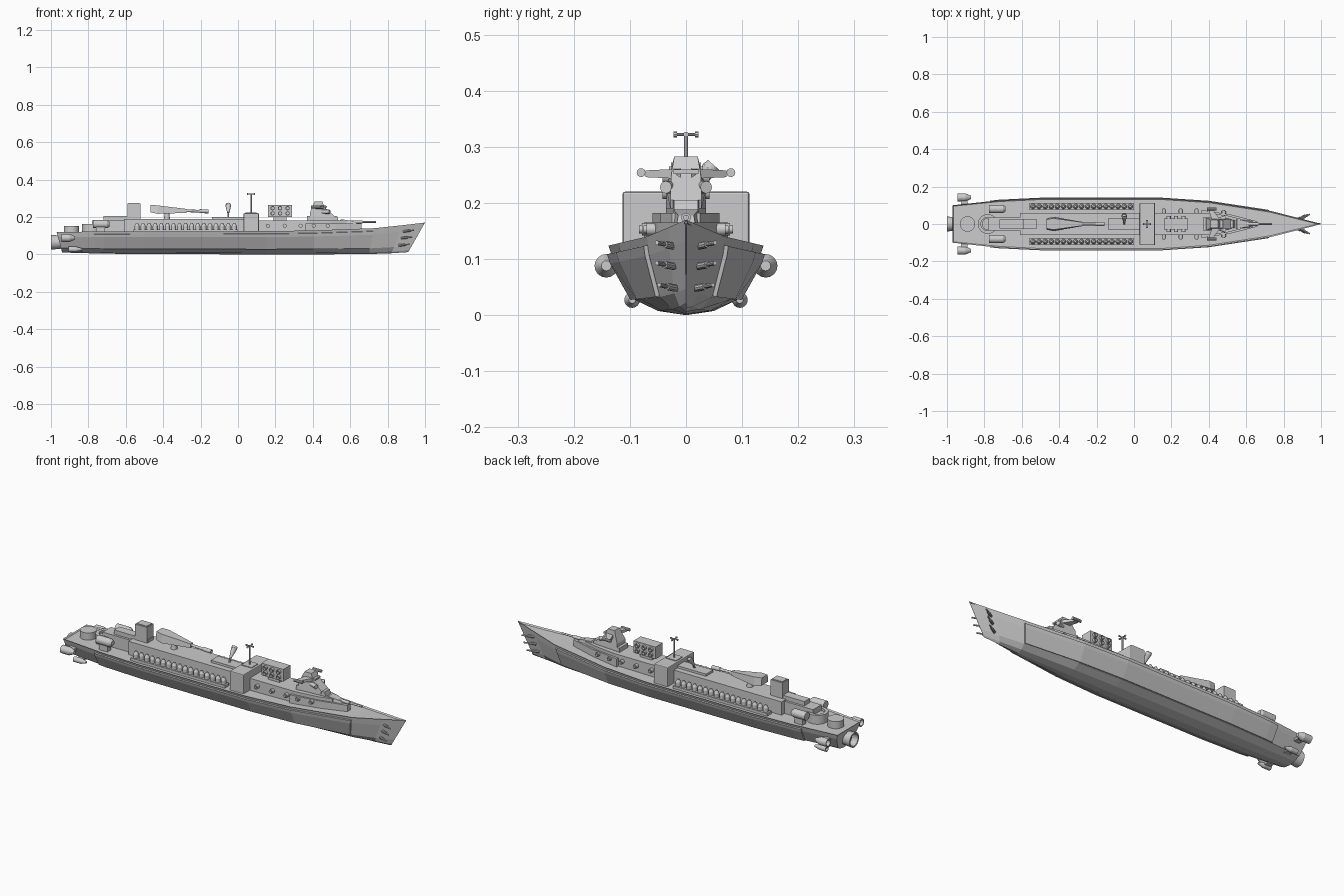
import bpy, bmesh, math
from mathutils import Vector

if "Cube" in bpy.data.objects:
    bpy.data.objects.remove(bpy.data.objects["Cube"])


def finish(name, bm, smooth=False):
    bmesh.ops.recalc_face_normals(bm, faces=bm.faces)
    me = bpy.data.meshes.new(name)
    bm.to_mesh(me)
    bm.free()
    ob = bpy.data.objects.new(name, me)
    bpy.context.collection.objects.link(ob)
    if smooth:
        bpy.ops.object.select_all(action='DESELECT')
        ob.select_set(True)
        bpy.context.view_layer.objects.active = ob
        bpy.ops.object.shade_smooth_by_angle(angle=math.radians(35))
    return ob


def loft(name, rings, closed=True):
    bm = bmesh.new()
    vs = [[bm.verts.new(p) for p in r] for r in rings]
    n = len(rings[0])
    for a, b in zip(vs, vs[1:]):
        for i in range(n if closed else n - 1):
            j = (i + 1) % n
            bm.faces.new((a[i], a[j], b[j], b[i]))
    if closed:
        bm.faces.new(vs[0])
        bm.faces.new(vs[-1])
    return finish(name, bm)


def box(name, x0, x1, y0, y1, z0, z1):
    ring = [(x0, y0), (x1, y0), (x1, y1), (x0, y1)]
    return loft(name, [[(x, y, z) for x, y in ring] for z in (z0, z1)])


def plan(name, half, z0, z1):
    # symmetric deck plan extruded upward
    ring = half + [(x, -y) for x, y in reversed(half)]
    return loft(name, [[(x, y, z) for x, y in ring] for z in (z0, z1)])


def side(name, profile, w):
    # side profile (x, z, width factor) extruded across y
    return loft(name, [[(x, s * w * f, z) for x, z, f in profile] for s in (-1, 1)])


def tube(name, p, q, r1, r2=None, n=16, hollow=0):
    # cylinder or cone from p to q, optionally recessed at q
    p, q = Vector(p), Vector(q)
    r2 = r1 if r2 is None else r2
    d = q - p
    rot = d.to_track_quat('Z', 'Y')
    stops = [(0, r1), (1, r2)]
    if hollow:
        stops += [(1, r2 * hollow), (0.4, r2 * hollow)]
    rings = []
    for t, r in stops:
        rings.append([p + d * t + rot @ Vector((r * math.cos(a), r * math.sin(a), 0))
                      for a in (2 * math.pi * i / n for i in range(n))])
    ob = loft(name, rings)
    bpy.ops.object.select_all(action='DESELECT')
    ob.select_set(True)
    bpy.context.view_layer.objects.active = ob
    bpy.ops.object.shade_smooth_by_angle(angle=math.radians(35))
    return ob


# hull stations: top x, keel x, half width, deck z, keel z
ST = [(-.97, -.94, .1, .12, .01), (-.72, -.72, .127, .122, .004), (-.5, -.5, .138, .123, .002),
      (.15, .15, .138, .124, .0), (.4, .4, .121, .128, .0), (.73, .7, .07, .14, .002),
      (.88, .82, .032, .156, .006), (1.0, .91, .0006, .17, .012)]
SEC = [(1, 1), (.93, .76), (.66, .22), (.36, .06), (0, 0)]


def section(s, sy=1):
    xt, xb, w, zt, zb = s
    return [Vector((xb + (xt - xb) * h, sy * w * f, zb + (zt - zb) * h)) for f, h in SEC]


rings = [section(s) + section(s, -1)[-2::-1] for s in ST]
hull = loft("hull", rings)
bm = bmesh.new()
bm.from_mesh(hull.data)
deck = [f for f in bm.faces if f.normal.z > .9]
bmesh.ops.inset_region(bm, faces=deck, thickness=.007, depth=-.006)
bm.to_mesh(hull.data)
bm.free()


# armour belts following the hull side
def station_at(x):
    for a, b in zip(ST, ST[1:]):
        if a[0] <= x <= b[0]:
            t = (x - a[0]) / (b[0] - a[0])
            return [u + (v - u) * t for u, v in zip(a, b)]


for sy in (-1, 1):
    belt = []
    for x in (-.77, -.72, -.5, .15, .4, .725):
        c = section(station_at(x), sy)
        top, mid, low = c[0].lerp(c[1], .45), c[1], c[2].lerp(c[1], .03)
        out = Vector((0, sy * .007, -.002))
        belt.append([top, top + out, mid + out, low + out, low, mid])
    loft("armour_belt", belt)

# stern thrusters
tube("main_nozzle", (-.94, 0, .065), (-1, 0, .065), .034, .04, 24, .8)
for s in (-1, 1):
    tube("side_thruster", (-.9, s * .142, .088), (-.945, s * .142, .088), .021, .021, 16, .75)
    tube("side_thruster_nose", (-.9, s * .142, .088), (-.872, s * .142, .088), .021, .009)
    box("side_thruster_pylon", -.925, -.89, *sorted((s * .09, s * .135)), .082, .094)
    tube("lower_thruster", (-.865, s * .096, .027), (-.905, s * .096, .027), .014, .014, 16, .75)
    tube("lower_thruster_nose", (-.865, s * .096, .027), (-.835, s * .096, .027), .014, .006)
    box("lower_thruster_pylon", -.895, -.86, *sorted((s * .055, s * .09)), .023, .035)
    # aft deck tanks
    tube("deck_tank", (-.775, s * .08, .162), (-.7, s * .08, .162), .022)
    tube("deck_tank_cap", (-.7, s * .08, .162), (-.688, s * .08, .162), .022, .014)
    box("deck_tank_cradle", -.76, -.71, s * .08 - .015, s * .08 + .015, .11, .148)

# aft deck drums
tube("aft_drum", (-.89, 0, .11), (-.89, 0, .153), .041, n=24)
tube("aft_ring_turret", (-.782, 0, .11), (-.782, 0, .163), .053, n=24, hollow=.68)
tube("aft_ring_core", (-.782, 0, .11), (-.782, 0, .152), .032, n=24)

# superstructure
plan("main_house", [(-.61, .06), (.04, .06)], .11, .188)
plan("forward_house", [(.04, .06), (.38, .06), (.5, .045), (.58, .025)], .11, .182)
plan("forward_nose", [(.36, .075), (.52, .05), (.66, .014)], .11, .165)
plan("aft_step_lower", [(-.78, .035), (-.6, .035)], .11, .182)
plan("aft_step", [(-.72, .023), (-.52, .023)], .16, .205)
plan("aft_tower", [(-.592, .027), (-.522, .027)], .18, .272)
plan("aft_tower_cap", [(-.588, .022), (-.526, .022)], .27, .276)
plan("midship_platform", [(-.14, .03), (.03, .03)], .18, .2)
block = plan("midship_block", [(.03, .113), (.112, .113)], .11, .22)
bev = block.modifiers.new("bevel", 'BEVEL')
bev.width, bev.segments = .004, 2

# launch tubes along both sides
for s in (-1, 1):
    box("launcher_tray", -.56, .0, s * .094 - .018, s * .094 + .018, .11, .132)
    for i in range(17):
        x = -.54 + i * .0325
        tube("launch_tube", (x, s * .094, .125), (x, s * .094, .152), .0135, .0135, 12)
        tube("launch_tube_tip", (x, s * .094, .152), (x, s * .094, .167), .0135, .006, 12)
    # small side guns by the forward house
    for x in (.16, .25, .335, .405, .48):
        y = .078 if x < .45 else .07
        tube("side_gun", (x, s * .045, .153), (x, s * y, .153), .011, n=12)
        tube("side_gun_muzzle", (x, s * y, .153), (x, s * (y + .006), .153), .007, n=12)

# large cannon
tube("cannon_pivot", (-.38, 0, .18), (-.38, 0, .222), .018, .012)
loft("cannon_body", [[(x, y, z) for y, z in ((-w, z0), (w, z0), (w * .8, z1), (-w * .8, z1))]
                     for x, w, z0, z1 in ((-.468, .03, .225, .265), (-.43, .038, .217, .262),
                                          (-.275, .011, .222, .243))])
tube("cannon_barrel", (-.28, 0, .233), (-.2, 0, .231), .007)
tube("cannon_muzzle", (-.205, 0, .231), (-.157, 0, .23), .0105, n=12, hollow=.6)

# searchlight dish on a post
tube("dish_post", (-.052, .0, .195), (-.052, .018, .235), .005, n=10)
tube("dish_horn", (-.052, .01, .222), (-.052, .042, .26), .006, .015, 12)
tube("dish_rim", (-.052, .042, .26), (-.052, .049, .268), .015, .013, 12, .7)

# radar mast
plan("mast_base", [(.04, .028), (.1, .028)], .21, .224)
tube("mast_pole", (.07, 0, .22), (.07, 0, .322), .004, n=10)
for d in ((1, 0), (0, 1)):
    a = Vector((.07, 0, .322))
    v = Vector((d[0], d[1], 0)) * .02
    tube("mast_arm", a - v, a + v, .0028, n=8)
    for s in (-1, 1):
        tube("mast_tip", a + v * s * .8, a + v * s * 1.1, .005, n=8)

# missile box with tubes on both sides
plan("missile_box", [(.16, .03), (.29, .03)], .2, .265)
plan("missile_box_foot", [(.19, .018), (.26, .018)], .17, .205)
for s in (-1, 1):
    for x in (.185, .225, .265):
        for z in (.219, .247):
            tube("missile_tube", (x, s * .02, z), (x, s * .042, z), .0115, .0115, 12, .65)

# bridge tower
side("bridge_base", [(.37, .17, 1), (.54, .17, .6), (.53, .205, .6), (.37, .205, 1)], .036)
side("bridge_tower", [(.385, .19, 1), (.51, .19, .8), (.515, .205, .8), (.465, .25, .75),
                      (.45, .283, .6), (.41, .283, .6), (.385, .225, 1)], .035)
for s in (-1, 1):
    loft("bridge_wing", [[(x0, s * y, .252 - h), (x1, s * y, .252 - h),
                          (x1, s * y, .252 + h), (x0, s * y, .252 + h)]
                         for x0, x1, y, h in ((.42, .47, .01, .009), (.4, .425, .072, .006))])
    tube("wing_pod", (.39, s * .08, .254), (.44, s * .08, .254), .008, n=10)
    tube("bridge_lamp", (.45, s * .02, .228), (.49, s * .036, .228), .011, n=12)
box("bridge_visor", .43, .475, -.022, .022, .252, .26)

# bow gun
side("bow_turret", [(.53, .16, 1), (.64, .16, .6), (.62, .178, .5), (.55, .188, .8)], .028)
tube("bow_gun_barrel", (.58, 0, .174), (.738, 0, .174), .005, n=12)
tube("bow_gun_sleeve", (.6, 0, .174), (.665, 0, .174), .0085, n=12)

# bow side guns
for s in (-1, 1):
    for x, y, z in ((.885, .022, .123), (.875, .022, .087), (.86, .018, .048)):
        p, d = Vector((x, s * y, z)), Vector((.055, s * .03, .006))
        tube("bow_spike", p, p + d, .004, n=10)
        tube("bow_spike_sleeve", p, p + d * .55, .0065, n=10)
